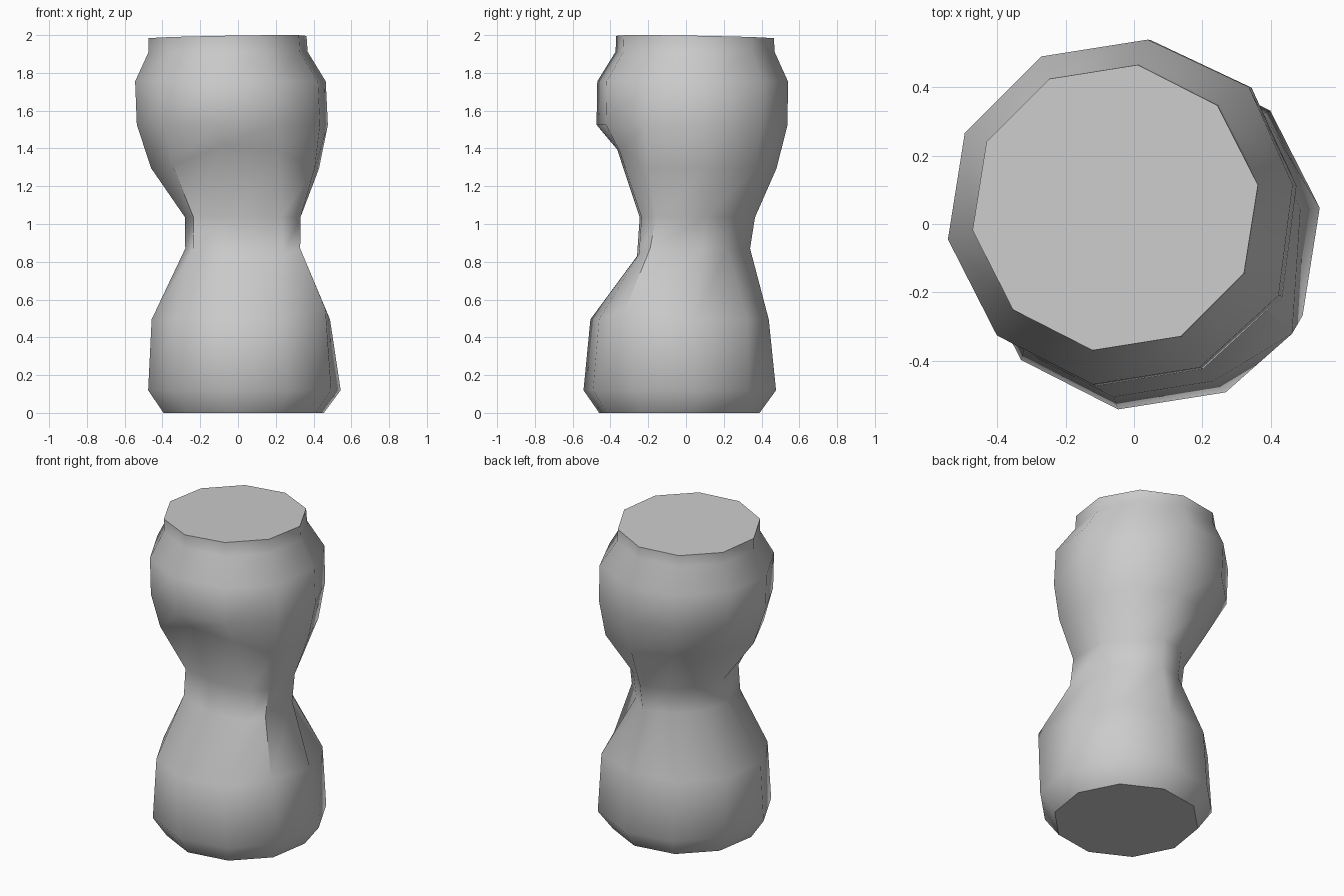
import bpy, bmesh
from math import cos, sin, radians

cube = bpy.data.objects.get("Cube")
if cube:
    bpy.data.objects.remove(cube)

SIDES = 10
# Rings from bottom to top: height, centre x, centre y, radius
RINGS = [
    (0.005, 0.03, -0.035, 0.43),
    (0.12, 0.034, -0.033, 0.516),
    (0.495, 0.015, -0.034, 0.478),
    (0.87, 0.025, 0.035, 0.308),
    (1.035, 0.025, 0.06, 0.309),
    (1.295, -0.015, 0.035, 0.45),
    (1.525, -0.03, 0.032, 0.512),
    (1.755, -0.04, 0.035, 0.511),
    (1.912, -0.052, 0.048, 0.426),
    (1.99, -0.055, 0.048, 0.423),
]
# Hand-shaped corners: (ring, side) -> offset
DENTS = {
    (2, 1): (0.025, 0.02, 0),
    (2, 9): (0.022, -0.07, 0.055),
    # waist: squared off at the front, flattened at the back
    (3, 1): (-0.04, -0.035, 0),
    (3, 3): (0.02, -0.02, 0),
    (3, 4): (0.02, -0.02, 0),
    (3, 6): (-0.042, -0.035, 0),
    (3, 7): (0, 0.01, -0.04),
    (3, 8): (0.075, -0.01, -0.03),
    (3, 9): (0.03, -0.085, 0),
    (4, 1): (-0.033, -0.038, 0),
    (4, 3): (0.02, -0.02, 0),
    (4, 4): (0.02, -0.02, 0),
    (4, 6): (-0.042, -0.042, 0),
    (4, 8): (0.065, -0.02, 0),
    (4, 9): (0.03, -0.08, 0),
    # underside of the upper bulge, raised at the front
    (5, 1): (0.015, 0.015, 0),
    (5, 3): (0.03, -0.03, 0.02),
    (5, 4): (0.03, -0.03, 0.02),
    (5, 6): (-0.015, -0.015, 0.02),
    (5, 7): (0, 0.04, 0.115),
    (5, 8): (0.03, 0.015, 0.09),
    (5, 9): (0.02, -0.03, 0),
    (6, 1): (0.012, 0.005, 0),
    (6, 9): (0.008, -0.012, 0),
    (7, 1): (0.015, 0.005, 0),
    (7, 9): (0.008, -0.012, 0),
}

# Body: stacked ten-sided rings
bm = bmesh.new()
loops = []
for r, (z, cx, cy, radius) in enumerate(RINGS):
    loop = []
    for s in range(SIDES):
        a = radians(9 + 36 * s)
        dx, dy, dz = DENTS.get((r, s), (0, 0, 0))
        tilt = 0.01 * cos(a + radians(45)) if r == len(RINGS) - 1 else 0
        loop.append(bm.verts.new((cx + radius * cos(a) + dx,
                                  cy + radius * sin(a) + dy, z + dz + tilt)))
    loops.append(loop)
for low, high in zip(loops, loops[1:]):
    for s in range(SIDES):
        n = (s + 1) % SIDES
        bm.faces.new((low[s], low[n], high[n], high[s]))

# Flat end caps, the lower one resting on the ground
for v in loops[0]:
    v.co.z = 0
bm.faces.new(reversed(loops[0]))
bm.faces.new(loops[-1])
mesh = bpy.data.meshes.new("waisted_body")
bm.to_mesh(mesh)
bm.free()

# Plain grey
color = (0.6, 0.6, 0.6, 1)
mat = bpy.data.materials.new("mid_grey")
mat.use_nodes = True
mat.diffuse_color = color
mat.node_tree.nodes["Principled BSDF"].inputs["Base Color"].default_value = color
mesh.materials.append(mat)

body = bpy.data.objects.new("waisted_body", mesh)
bpy.context.collection.objects.link(body)
bpy.context.view_layer.objects.active = body
body.select_set(True)
bpy.ops.object.shade_smooth_by_angle(angle=radians(52))
